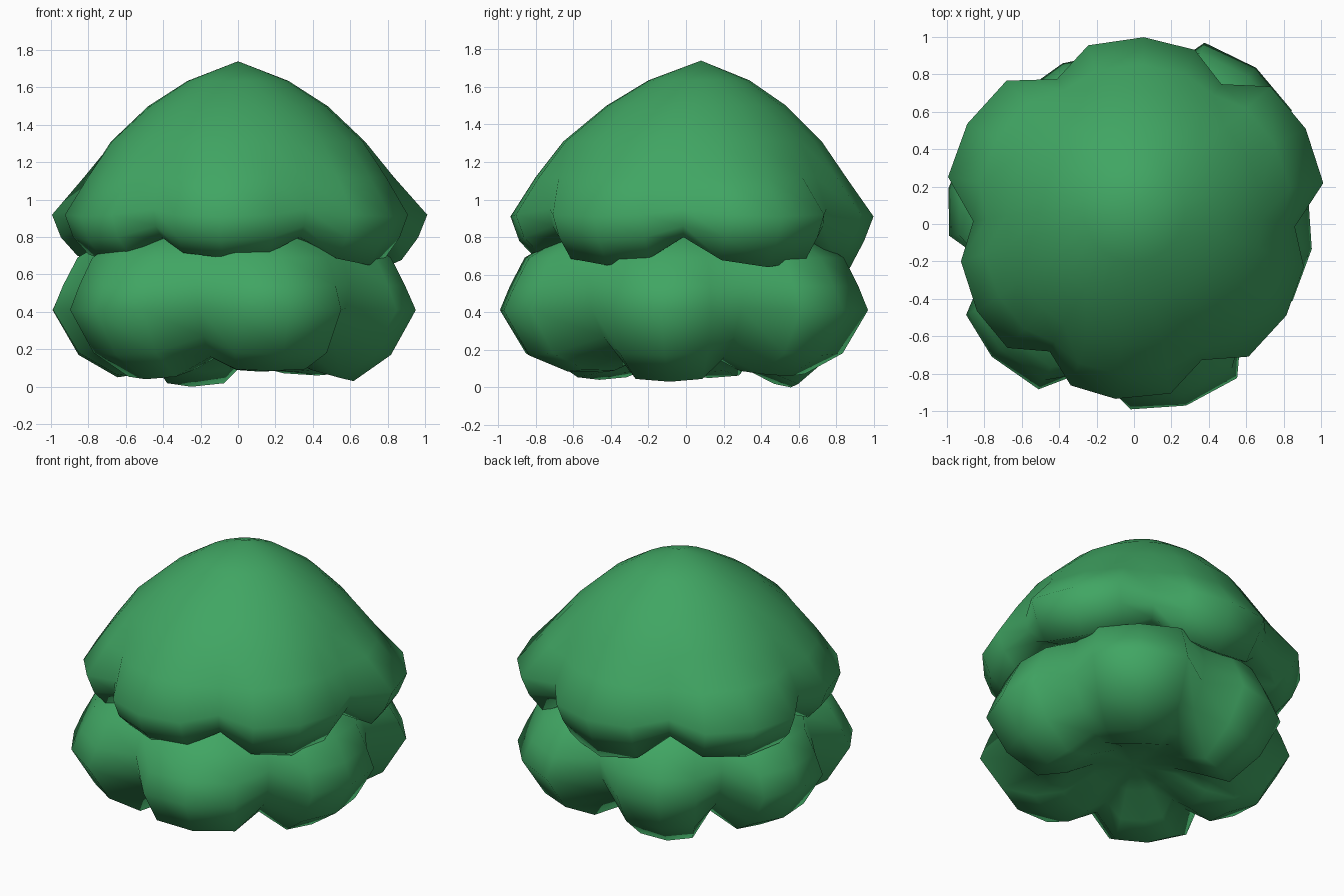
import bpy, bmesh, math

if "Cube" in bpy.data.objects:
    bpy.data.objects.remove(bpy.data.objects["Cube"])

green = bpy.data.materials.new("leaf green")
green.diffuse_color = (0.052, 0.38, 0.125, 1)
green.use_nodes = True
green.node_tree.nodes["Principled BSDF"].inputs["Base Color"].default_value = green.diffuse_color


def mix(a, b, t):
    return a + (b - a) * t


def lobed_tier(name, lobes, lobe_profile, notch_profile, top, bottom, shoulder, power):
    """Foliage tier: lobes are (angle, radius, lowest z); each profile row is
    (radius, z), with z None meaning the lobe's own lowest point."""
    # columns around the tier: centre, shoulders and notch of every lobe
    columns = []
    n = len(lobes)
    for i, (ang, rad, low) in enumerate(lobes):
        prev, nxt = lobes[i - 1], lobes[(i + 1) % n]
        for u in (-1.0, -shoulder, 0.0, shoulder):
            gap = ((ang - prev[0]) if u < 0 else (nxt[0] - ang)) % 360
            a = math.radians(ang + u * gap / 2)
            r = (rad + prev[1]) / 2 if u == -1 else rad
            columns.append((a, r, low, 1 - abs(u) ** 4, 1 - abs(u) ** power))

    bm = bmesh.new()
    rings = []
    for (lr, lz), (nr, nz) in zip(lobe_profile, notch_profile):
        ring = []
        for a, r, low, wr, wz in columns:
            z = mix(nz, low if lz is None else lz, wz)
            # the crown is round and leans towards the apex
            crown = min(1, max(0, (z - 0.95) / 0.3))
            rr = mix(r, 1, crown) * mix(nr, lr, wr)
            lean = top[1] * max(0, (z - 1.0) / 0.74)
            ring.append(bm.verts.new((rr * math.cos(a), rr * math.sin(a) + lean, z)))
        rings.append(ring)
    cap, base = bm.verts.new(top), bm.verts.new(bottom)
    m = len(columns)
    for j in range(m):
        k = (j + 1) % m
        bm.faces.new((cap, rings[0][j], rings[0][k]))
        bm.faces.new((base, rings[-1][k], rings[-1][j]))
        for p, q in zip(rings, rings[1:]):
            bm.faces.new((p[j], q[j], q[k], p[k]))
    bmesh.ops.recalc_face_normals(bm, faces=bm.faces)
    for f in bm.faces:
        f.smooth = True
    mesh = bpy.data.meshes.new(name)
    bm.to_mesh(mesh)
    bm.free()
    mesh.materials.append(green)
    obj = bpy.data.objects.new(name, mesh)
    bpy.context.collection.objects.link(obj)
    return obj


# domed upper canopy with six scalloped lobes
lobed_tier(
    "upper_foliage",
    [(29, 1.05, 0.64), (87, 1.0, 0.61), (149, 1.04, 0.67),
     (209, 0.96, 0.68), (264, 0.94, 0.69), (329, 0.95, 0.65)],
    [(0.27, 1.635), (0.48, 1.50), (0.69, 1.31), (0.84, 1.12),
     (1.0, 0.91), (0.95, 0.78), (0.86, None), (0.72, 0.70), (0.50, 0.78)],
    [(0.27, 1.635), (0.48, 1.50), (0.68, 1.31), (0.79, 1.12),
     (0.86, 0.95), (0.84, 0.86), (0.78, 0.80), (0.68, 0.80), (0.50, 0.80)],
    (0, 0.08, 1.74), (0, 0, 0.82), 0.56, 2.5)

# lower ring of lobes, turned half a step, hollow underneath
lobed_tier(
    "lower_foliage",
    [(-8, 0.96, 0.03), (52, 1.06, 0.06), (114, 0.94, 0.0),
     (169, 1.01, 0.05), (223, 1.04, 0.04), (286, 1.01, 0.085)],
    [(0.62, 0.83), (0.86, 0.69), (0.94, 0.54), (1.0, 0.41),
     (0.86, 0.17), (0.65, None), (0.46, 0.08), (0.26, 0.18)],
    [(0.58, 0.83), (0.75, 0.70), (0.80, 0.55), (0.78, 0.42),
     (0.68, 0.27), (0.54, 0.16), (0.40, 0.16), (0.24, 0.19)],
    (0, 0, 0.88), (0, 0, 0.21), 0.54, 3.5)
